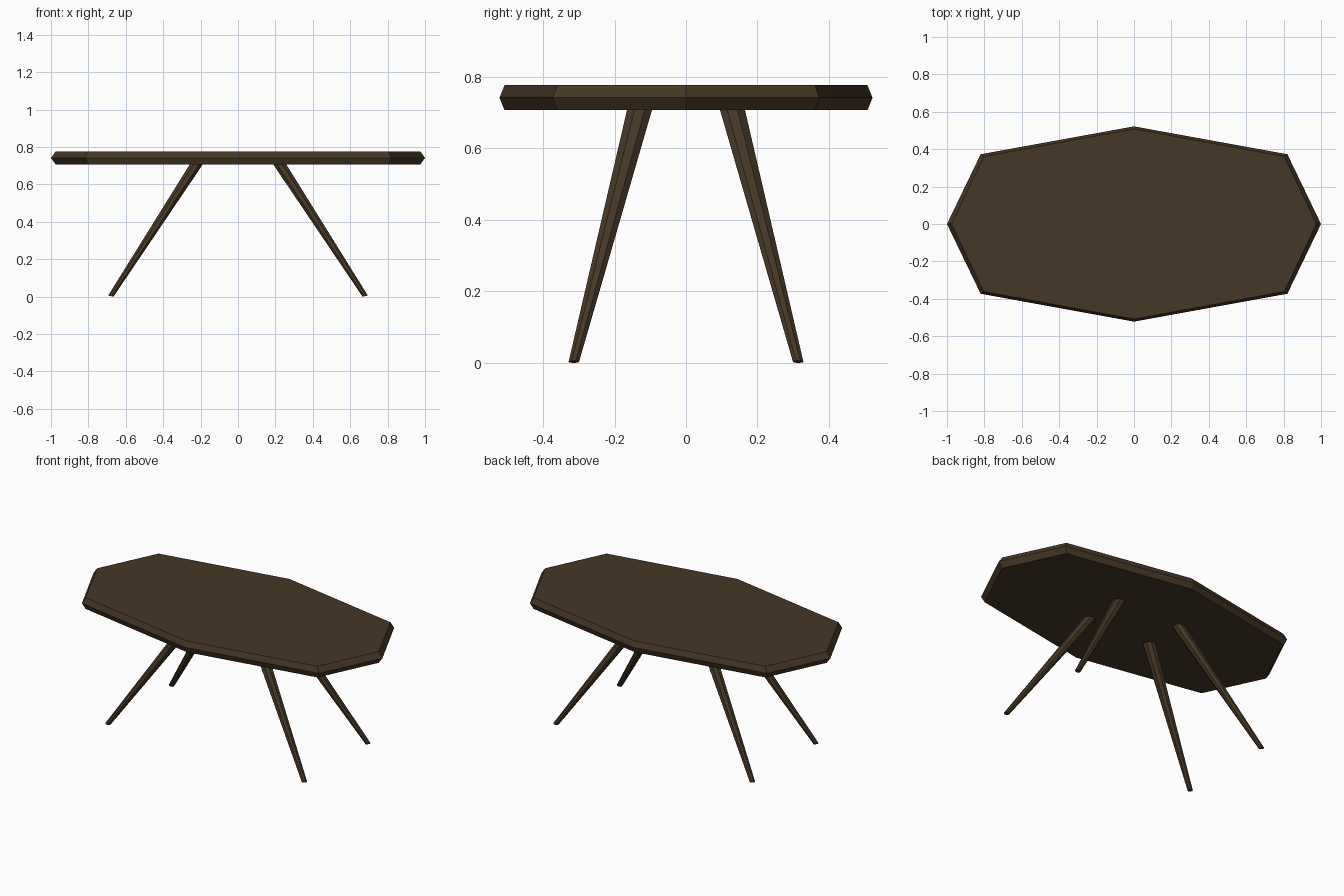
import bpy, bmesh, math
from mathutils import Vector

cube = bpy.data.objects.get("Cube")
if cube:
    bpy.data.objects.remove(cube)

wood = bpy.data.materials.new("dark_wood")
wood.use_nodes = True
colour = (0.06, 0.038, 0.018, 1)
wood.diffuse_color = colour
wood.node_tree.nodes["Principled BSDF"].inputs["Base Color"].default_value = colour


def loft(name, rings):
    """Join matching rings of points into a closed, flat-shaded solid."""
    bm = bmesh.new()
    loops = [[bm.verts.new(p) for p in ring] for ring in rings]
    for a, b in zip(loops, loops[1:]):
        for i in range(len(a)):
            j = (i + 1) % len(a)
            bm.faces.new((a[i], a[j], b[j], b[i]))
    bm.faces.new(loops[0][::-1])
    bm.faces.new(loops[-1])
    bmesh.ops.recalc_face_normals(bm, faces=bm.faces)
    mesh = bpy.data.meshes.new(name)
    bm.to_mesh(mesh)
    bm.free()
    mesh.materials.append(wood)
    obj = bpy.data.objects.new(name, mesh)
    bpy.context.collection.objects.link(obj)
    return obj


def octagon(end, corner_x, corner_y, side, z):
    return [(end, 0, z), (corner_x, corner_y, z), (0, side, z), (-corner_x, corner_y, z),
            (-end, 0, z), (-corner_x, -corner_y, z), (0, -side, z), (corner_x, -corner_y, z)]


# Tabletop: stretched octagon with a pointed edge
loft("tabletop", [
    octagon(0.975, 0.803, 0.361, 0.508, 0.707),
    octagon(1.0, 0.82, 0.373, 0.522, 0.742),
    octagon(0.975, 0.803, 0.361, 0.508, 0.777),
])


# Splayed, tapered legs with slightly tilted feet
def leg_ring(centre, radius, tilt=0.0):
    ring = []
    for i in range(8):
        a = math.tau * (i + 0.5) / 8
        x, y = radius * math.cos(a), radius * math.sin(a)
        ring.append(Vector(centre) + Vector((x, y, tilt * x)))
    return ring


for sy, depth in ((-1, "front"), (1, "back")):
    for sx, side in ((-1, "right"), (1, "left")):
        loft(f"{depth}_{side}_leg", [
            leg_ring((sx * 0.68, sy * 0.314, 0.003), 0.0155, sx * 0.2),
            leg_ring((sx * 0.22, sy * 0.129, 0.712), 0.038),
        ])
